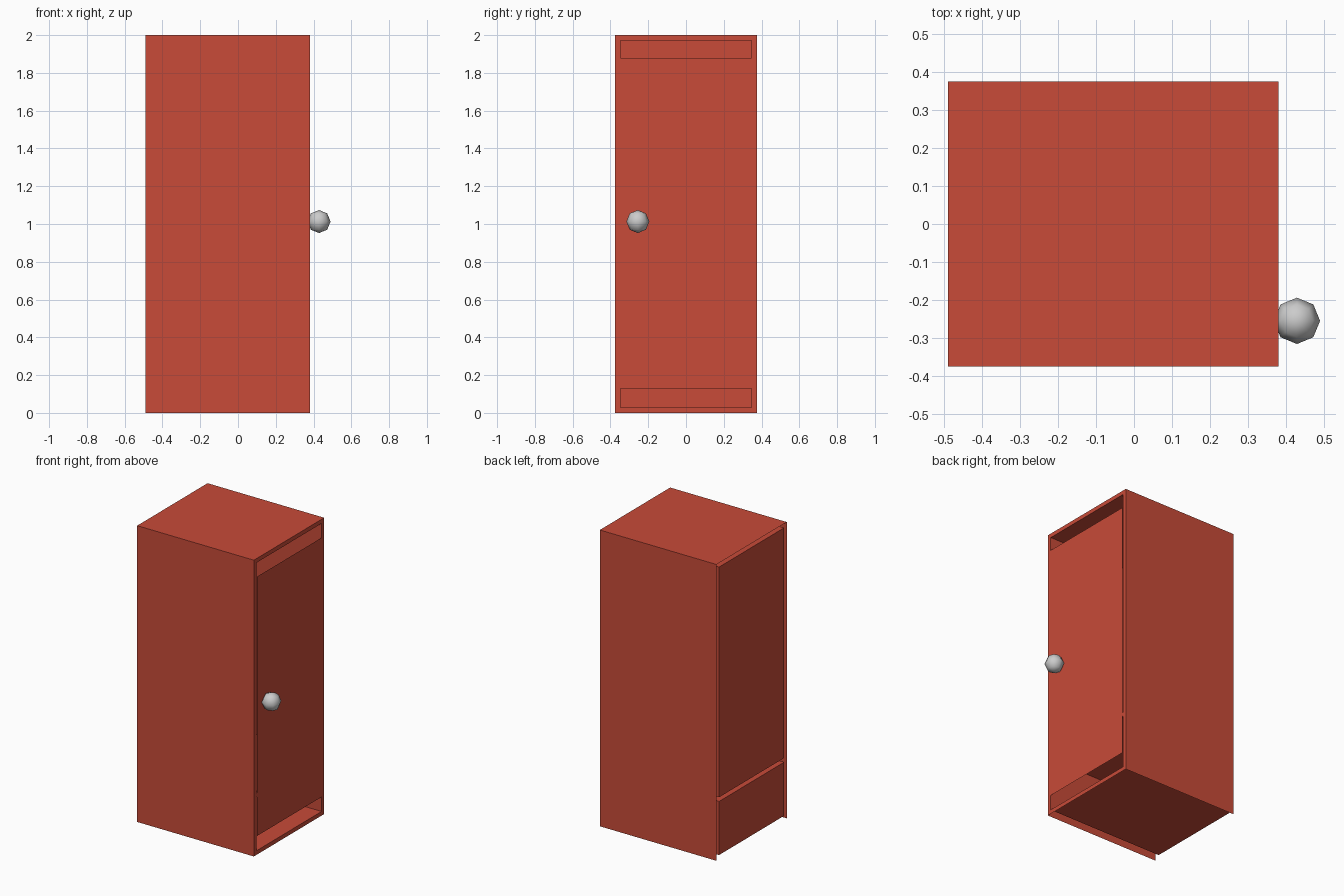
import bpy, bmesh

if "Cube" in bpy.data.objects:
    bpy.data.objects.remove(bpy.data.objects["Cube"])

X0, X1 = -0.49, 0.381      # back and front of the cabinet
HY, H, T = 0.375, 2.0, 0.028  # half width, height, wall thickness
SHELF = 0.39               # underside of the shelf

red = bpy.data.materials.new("red_paint")
red.diffuse_color = (0.58, 0.07, 0.04, 1)
red.use_nodes = True
red.node_tree.nodes["Principled BSDF"].inputs["Base Color"].default_value = red.diffuse_color


def finish(name, bm, mat=None):
    bmesh.ops.remove_doubles(bm, verts=bm.verts, dist=1e-5)
    me = bpy.data.meshes.new(name)
    bm.to_mesh(me)
    bm.free()
    ob = bpy.data.objects.new(name, me)
    bpy.context.collection.objects.link(ob)
    if mat:
        me.materials.append(mat)
    return ob


def quad(bm, *pts):
    bm.faces.new([bm.verts.new(p) for p in pts])


def front_rect(bm, x, y0, y1, z0, z1):
    quad(bm, (x, y0, z0), (x, y1, z0), (x, y1, z1), (x, y0, z1))


# Outer shell: two thin sides and a top, open behind and below
bm = bmesh.new()
quad(bm, (X0, -HY, 0), (X1, -HY, 0), (X1, -HY, H), (X0, -HY, H))
quad(bm, (X1, HY, 0), (X0, HY, 0), (X0, HY, H), (X1, HY, H))
quad(bm, (X0, -HY, H), (X1, -HY, H), (X1, HY, H), (X0, HY, H))
finish("outer_shell", bm, red)

# Front frame: stiles, rails and the shelf edge
iy = HY - T
bm = bmesh.new()
front_rect(bm, X1, -HY, -iy, 0, H)
front_rect(bm, X1, iy, HY, 0, H)
for z0, z1 in ((0, T), (SHELF, SHELF + T), (H - T, H)):
    front_rect(bm, X1, -iy, iy, z0, z1)
finish("front_frame", bm, red)

# Two inner compartments, open at the front with a closed back
for name, z0, z1 in (("lower_compartment", T, SHELF),
                     ("upper_compartment", SHELF + T, H - T)):
    bm = bmesh.new()
    ring = [(-iy, z0), (iy, z0), (iy, z1), (-iy, z1)]
    for (ya, za), (yb, zb) in zip(ring, ring[1:] + ring[:1]):
        quad(bm, (X0, ya, za), (X0, yb, zb), (X1, yb, zb), (X1, ya, za))
    front_rect(bm, X0, -iy, iy, z0, z1)
    finish(name, bm, red)

# Door sheet, leaving gaps above and below
bm = bmesh.new()
front_rect(bm, X1 + 0.003, -iy, iy, 0.128, 1.878)
finish("door", bm, red)

# Low-poly door knob
bpy.ops.mesh.primitive_uv_sphere_add(segments=8, ring_count=4, radius=0.061,
                                     location=(0.429, -0.255, 1.013))
knob = bpy.context.object
knob.name = "door_knob"
bpy.ops.object.shade_smooth()
